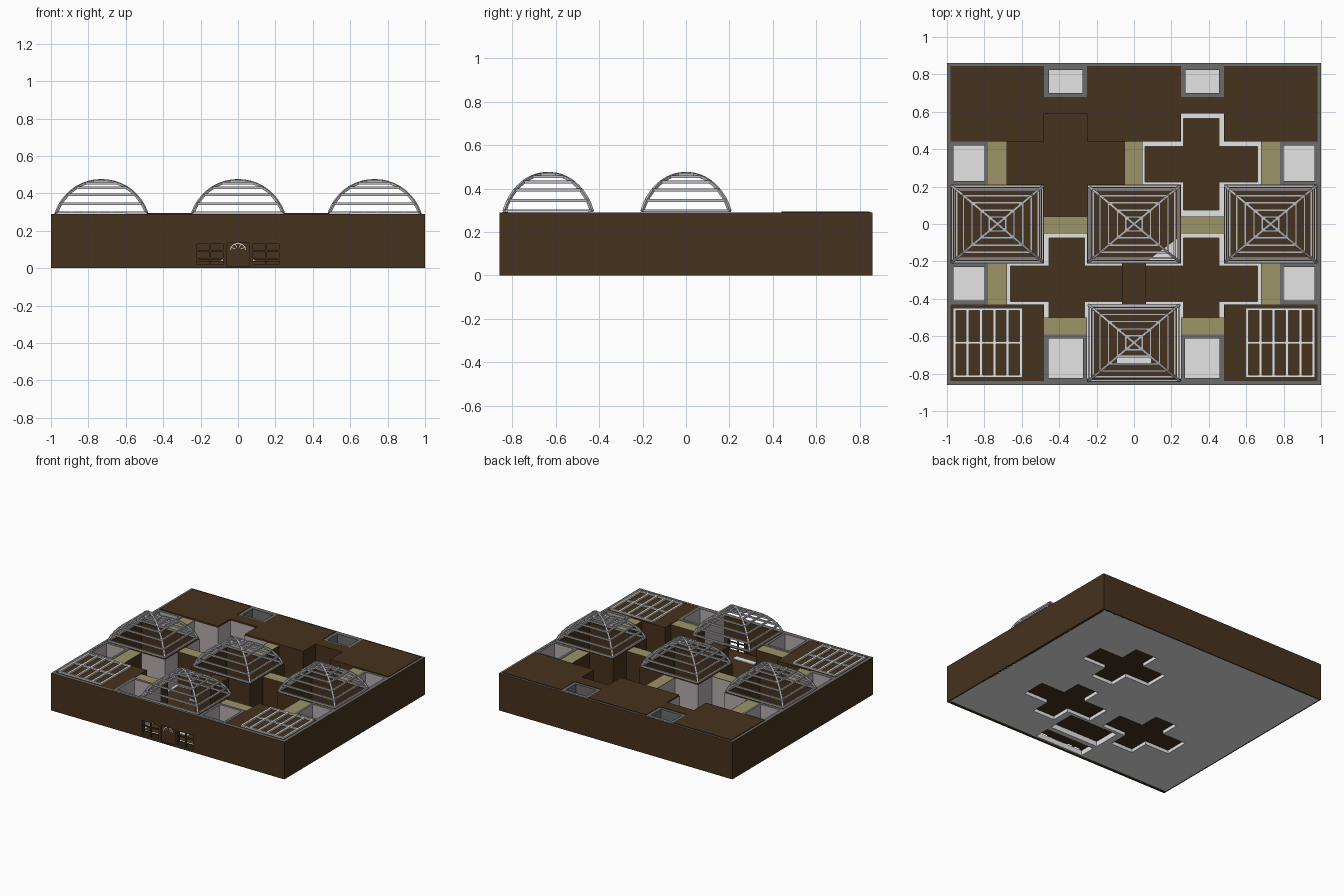
import bpy, bmesh, math
from mathutils import Vector, Matrix

if "Cube" in bpy.data.objects:
    bpy.data.objects.remove(bpy.data.objects["Cube"])

H = 0.29      # wall height
F = 0.04      # floor slab thickness


def mat(name, rgb):
    m = bpy.data.materials.new(name)
    m.diffuse_color = (*rgb, 1)
    m.use_nodes = True
    m.node_tree.nodes["Principled BSDF"].inputs["Base Color"].default_value = m.diffuse_color
    return m


BROWN = mat("brown", (0.061, 0.032, 0.0125))
LIGHT = mat("light_grey", (0.78, 0.78, 0.78))
WALL = mat("mauve_grey", (0.46, 0.41, 0.42))
GREY = mat("mid_grey", (0.15, 0.15, 0.15))
OLIVE = mat("olive", (0.33, 0.295, 0.14))
METAL = mat("metal_grey", (0.50, 0.50, 0.53))


def finish(name, bm, side, top=None):
    """Make the object; upward faces may take a second colour."""
    bm.normal_update()
    me = bpy.data.meshes.new(name)
    me.materials.append(side)
    if top:
        me.materials.append(top)
        for f in bm.faces:
            f.material_index = 1 if f.normal.z > 0.5 else 0
    bm.to_mesh(me)
    bm.free()
    ob = bpy.data.objects.new(name, me)
    bpy.context.collection.objects.link(ob)
    return ob


def add_box(bm, x0, x1, y0, y1, z0, z1):
    m = Matrix.Translation(((x0 + x1) / 2, (y0 + y1) / 2, (z0 + z1) / 2)) @ \
        Matrix.Diagonal((x1 - x0, y1 - y0, z1 - z0, 1))
    bmesh.ops.create_cube(bm, size=1, matrix=m)


def box(name, b, side, top=None):
    bm = bmesh.new()
    add_box(bm, *b)
    return finish(name, bm, side, top)


def ring(name, x0, x1, y0, y1, t, z0, z1, side, top=None):
    """Four walls round a rectangle."""
    bm = bmesh.new()
    add_box(bm, x0, x1, y0, y0 + t, z0, z1)
    add_box(bm, x0, x1, y1 - t, y1, z0, z1)
    add_box(bm, x0, x0 + t, y0 + t, y1 - t, z0, z1)
    add_box(bm, x1 - t, x1, y0 + t, y1 - t, z0, z1)
    return finish(name, bm, side, top)


def bar(bm, a, b, w):
    a, b = Vector(a), Vector(b)
    d = b - a
    m = Matrix.Translation((a + b) / 2) @ d.to_track_quat('Z', 'Y').to_matrix().to_4x4() @ \
        Matrix.Diagonal((w, w, d.length + w * 0.5, 1))
    bmesh.ops.create_cube(bm, size=1, matrix=m)


def cut(ob, boxes):
    """Subtract boxes from an object."""
    for b in boxes:
        c = box("cutter", b, BROWN)
        c.hide_render = True
        md = ob.modifiers.new("cut", 'BOOLEAN')
        md.object, md.operation, md.solver = c, 'DIFFERENCE', 'EXACT'
        bpy.context.view_layer.objects.active = ob
        bpy.ops.object.modifier_apply(modifier=md.name)
        bpy.data.objects.remove(c)


def cross(cx, cy, z0, z1):
    """The two boxes of an inner courtyard cross."""
    return [(cx - 0.30, cx + 0.30, cy - 0.095, cy + 0.095, z0, z1),
            (cx - 0.095, cx + 0.095, cy - 0.245, cy + 0.245, z0, z1)]


# floor slab with cross-shaped openings seen from below
slab = box("floor_slab", (-0.99, 0.99, -0.835, 0.85, 0, F), LIGHT)
holes = [(-0.21, 0.21, -0.66, -0.44, -1, 1), (-0.21, 0.21, -0.825, -0.70, -1, 1)]
for cx, cy in ((0.36, 0.32), (0.36, -0.32), (-0.36, -0.32)):
    holes += cross(cx, cy, -1, 1)
cut(slab, holes)
box("entrance_sill", (-0.24, 0.24, -0.841, -0.835, 0, F), BROWN)

# outer walls with entrance openings
outer = ring("outer_wall", -1, 1, -0.86, 0.86, 0.02, 0, H, BROWN, GREY)
openings = [(s - 0.07, s + 0.07, -0.9, -0.8, 0.02, 0.13) for s in (-0.15, 0.15)]
openings.append((-0.06, 0.06, -0.9, -0.8, 0.01, 0.135))
cut(outer, openings)

# domed rooms
rooms = {"left": (-0.73, 0), "centre": (0, 0), "right": (0.73, 0), "entrance": (0, -0.635)}
for n, (cx, cy) in rooms.items():
    r = ring(n + "_room_wall", cx - 0.25, cx + 0.25, cy - 0.21, cy + 0.21, 0.018, F, H, BROWN)
    if n == "entrance":
        cut(r, openings)
    # room floor; the centre one has a clipped corner
    bm = bmesh.new()
    pts = [(-0.23, -0.19), (0.23, -0.19), (0.23, 0.19), (-0.23, 0.19)]
    if n == "centre":
        pts[1:2] = [(0.08, -0.19), (0.23, -0.08)]
    bm.faces.new([bm.verts.new((cx + x, cy + y, F + 0.006)) for x, y in pts])
    finish(n + "_room_floor", bm, BROWN)

    # dome frame: curved hip ribs and square rings
    bm = bmesh.new()
    R, zc = 0.264, 0.206

    def corner(z, sx, sy):
        k = math.sqrt(max(R * R - (z - zc) ** 2, 0)) / 0.25
        return (cx + sx * 0.243 * k, cy + sy * 0.203 * k, z)
    quad = [(-1, -1), (1, -1), (1, 1), (-1, 1)]
    a0 = math.asin((0.297 - zc) / R)
    zs = [zc + R * math.sin(a0 + (math.pi / 2 - a0) * i / 9) for i in range(10)]
    for q in quad:
        for za, zb in zip(zs, zs[1:]):
            bar(bm, corner(za, *q), corner(zb, *q), 0.013)
    for z in (0.297, 0.345, 0.393, 0.430, 0.454, 0.466):
        for i in range(4):
            bar(bm, corner(z, *quad[i]), corner(z, *quad[(i + 1) % 4]), 0.012)
    finish(n + "_dome_frame", bm, METAL)

# back wing, with light wells notched in
bm = bmesh.new()
for x0, x1 in ((-0.98, -0.48), (-0.25, 0.25), (0.48, 0.98)):
    add_box(bm, x0, x1, 0.44, 0.845, F, 0.295)
for x0, x1 in ((-0.48, -0.25), (0.25, 0.48)):
    add_box(bm, x0, x1, 0.59, 0.68, F, 0.295)
finish("back_wing", bm, BROWN)

for s, n in ((-1, "left"), (1, "right")):
    def span(a, b):
        return (min(s * a, s * b), max(s * a, s * b))
    # front corner rooms and their skylight grids
    box(n + "_corner_room", (*span(0.48, 0.98), -0.84, -0.43, F, 0.288), BROWN)
    bm = bmesh.new()
    for i in range(6):
        x = s * (0.605 + 0.071 * i)
        add_box(bm, x - 0.008, x + 0.008, -0.82, -0.45, 0.288, 0.3)
    for y in (-0.815, -0.635, -0.455):
        add_box(bm, *span(0.60, 0.965), y - 0.007, y + 0.007, 0.288, 0.299)
    finish(n + "_skylight_grid", bm, LIGHT)
    # light wells
    ring(n + "_back_well", *span(0.25, 0.48), 0.675, 0.85, 0.026, F, 0.291, GREY)
    ring(n + "_front_well", *span(0.25, 0.48), -0.845, -0.59, 0.022, F, 0.291, WALL, GREY)
    ring(n + "_side_back_well", *span(0.78, 0.985), 0.21, 0.44, 0.02, F, 0.289, WALL, GREY)
    ring(n + "_side_front_well", *span(0.78, 0.985), -0.43, -0.21, 0.02, F, 0.289, WALL, GREY)
    # covered passages with olive roofs
    for k, b in enumerate(((*span(0.25, 0.48), -0.05, 0.04), (*span(0.25, 0.48), -0.59, -0.50),
                           (*span(0.68, 0.78), 0.21, 0.44), (*span(0.68, 0.78), -0.43, -0.21))):
        box(f"{n}_passage_{k}", (*b, F, 0.285), BROWN, OLIVE)
    # cross-shaped courtyard ground, with a sunken inner cross
    for t, cy, ay, vy in (("back", 0.32, (0.21, 0.44), (0.04, 0.59)),
                          ("front", -0.32, (-0.43, -0.21), (-0.50, -0.05))):
        bm = bmesh.new()
        add_box(bm, *span(0.04, 0.25), *ay, F, F + 0.005)
        add_box(bm, *span(0.48, 0.68), *ay, F, F + 0.005)
        add_box(bm, *span(0.25, 0.48), *vy, F, F + 0.005)
        rim = finish(f"{n}_{t}_courtyard_edge", bm, BROWN)
        inner = cross(0.36 * s, cy, -1, 1)
        if (n, t) != ("left", "back"):
            cut(rim, inner)
            bm = bmesh.new()
            for i, b in enumerate(inner):
                add_box(bm, *b[:4], 0.026 + 0.0005 * i, 0.031 + 0.0005 * i)
            finish(f"{n}_{t}_courtyard_ground", bm, BROWN)

box("centre_back_passage", (-0.05, 0.045, 0.21, 0.44, F, 0.285), BROWN, OLIVE)
box("centre_front_passage", (-0.065, 0.065, -0.43, -0.21, F, 0.285), BROWN)

# pale walls lining the back left courtyard and the corner of the left room
xs, ys = (-0.677, -0.477, -0.253, -0.053), (0.043, 0.213, 0.437, 0.587)
loop = [(xs[1], ys[0]), (xs[2], ys[0]), (xs[2], ys[1]), (xs[3], ys[1]), (xs[3], ys[2]), (xs[2], ys[2]),
        (xs[2], ys[3]), (xs[1], ys[3]), (xs[1], ys[2]), (xs[0], ys[2]), (xs[0], ys[1]), (xs[1], ys[1])]
bm = bmesh.new()
runs = list(zip(loop, loop[1:] + loop[:1]))
runs += [((-0.477, -0.213), (-0.477, -0.053)), ((-0.677, -0.213), (-0.477, -0.213))]
for (xa, ya), (xb, yb) in runs:
    bm.faces.new([bm.verts.new(p) for p in ((xa, ya, F), (xa, ya, 0.284), (xb, yb, 0.284), (xb, yb, F))])
finish("courtyard_lining", bm, WALL)

# entrance: window bars, door, fanlight, inner step
bm = bmesh.new()
for s in (-0.15, 0.15):
    add_box(bm, s - 0.004, s + 0.004, -0.855, -0.845, 0.02, 0.13)
    for z in (0.05, 0.092):
        add_box(bm, s - 0.07, s + 0.07, -0.854, -0.846, z - 0.004, z + 0.004)
finish("window_bars", bm, BROWN)
box("door", (-0.06, 0.06, -0.85, -0.842, 0.01, 0.135), BROWN)
bm = bmesh.new()
arc = [(0.04 * math.cos(math.pi * i / 8), -0.852, 0.098 + 0.035 * math.sin(math.pi * i / 8)) for i in range(9)]
for a, b in zip(arc, arc[1:]):
    bar(bm, a, b, 0.004)
for p in arc[1:8:2]:
    bar(bm, (p[0] * 0.4, -0.852, 0.098 + (p[2] - 0.098) * 0.4), p, 0.003)
finish("fanlight", bm, LIGHT)
box("entrance_step", (-0.09, 0.09, -0.745, -0.70, F, F + 0.012), LIGHT)
